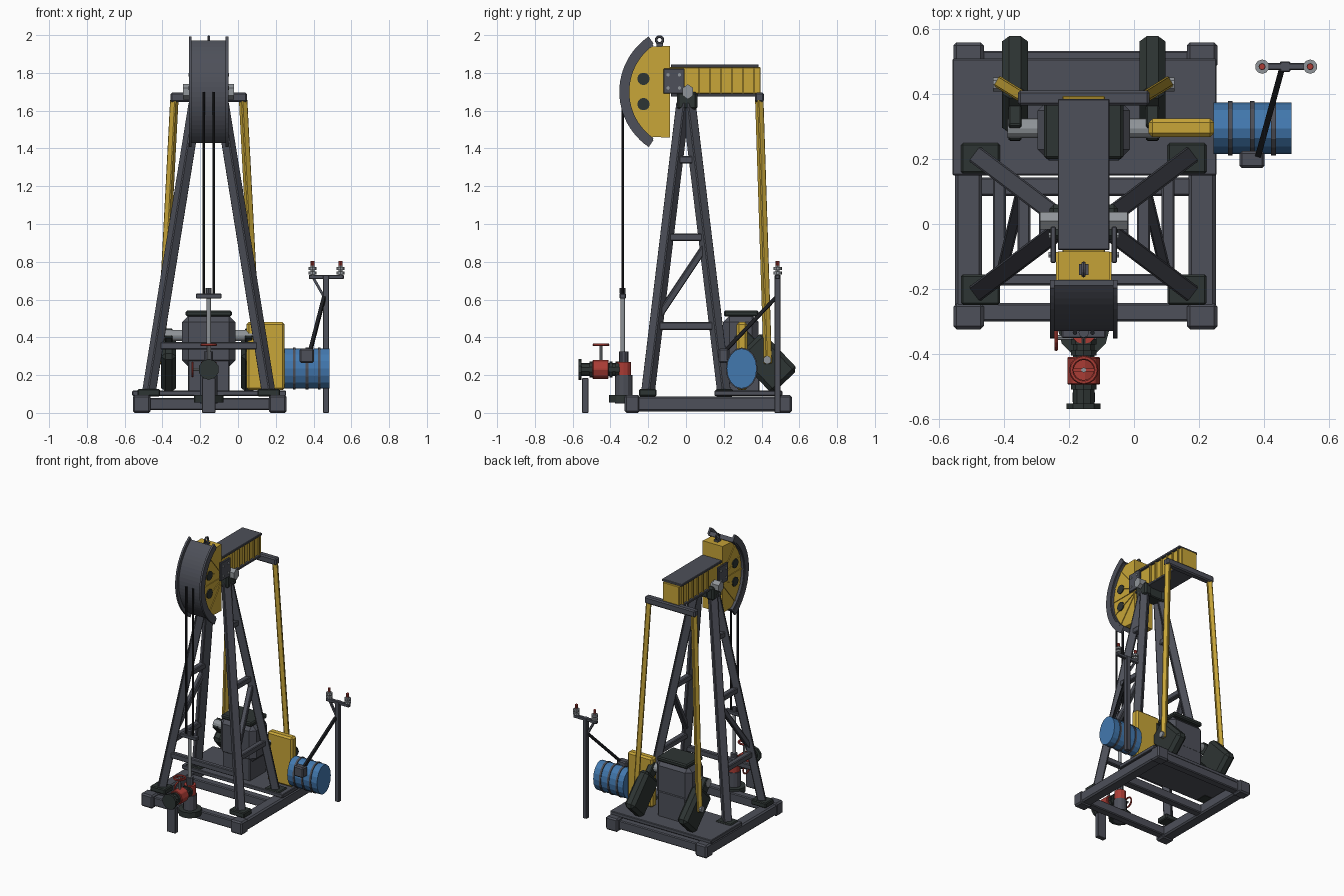
import bpy, bmesh, math
from mathutils import Vector, Matrix

if "Cube" in bpy.data.objects:
    bpy.data.objects.remove(bpy.data.objects["Cube"])


def material(name, rgb):
    m = bpy.data.materials.new(name)
    m.use_nodes = True
    m.diffuse_color = (*rgb, 1)
    m.node_tree.nodes["Principled BSDF"].inputs["Base Color"].default_value = (*rgb, 1)
    return m


STEEL = material("slate steel", (0.075, 0.08, 0.1))
YELLOW = material("machine yellow", (0.58, 0.38, 0.04))
BLUE = material("motor blue", (0.055, 0.19, 0.43))
RED = material("valve red", (0.4, 0.045, 0.035))
DARK = material("dark iron", (0.027, 0.035, 0.033))
GREY = material("bare metal", (0.28, 0.3, 0.32))
BLACK = material("cable black", (0.012, 0.013, 0.016))
CX = -0.155  # machine centreline


def finish(name, bm, mat, bevel=0):
    bmesh.ops.recalc_face_normals(bm, faces=bm.faces)
    me = bpy.data.meshes.new(name)
    bm.to_mesh(me)
    bm.free()
    me.materials.append(mat)
    ob = bpy.data.objects.new(name, me)
    bpy.context.collection.objects.link(ob)
    if bevel:
        mod = ob.modifiers.new("bevel", "BEVEL")
        mod.width, mod.segments = bevel, 1
    return ob


def box(name, x, y, z, mat, bevel=0.006):
    """Box from (low, high) ranges on each axis."""
    bm = bmesh.new()
    mid = Vector([(a + b) / 2 for a, b in (x, y, z)])
    size = [b - a for a, b in (x, y, z)]
    bmesh.ops.create_cube(bm, size=1, matrix=Matrix.Translation(mid) @ Matrix.Diagonal((*size, 1)))
    return finish(name, bm, mat, bevel)


def frame(a, b):
    a, b = Vector(a), Vector(b)
    rot = (b - a).to_track_quat("Z", "Y").to_matrix().to_4x4()
    return Matrix.Translation((a + b) / 2) @ rot, (b - a).length


def bar(name, a, b, w, h, mat, bevel=0.005):
    m, length = frame(a, b)
    bm = bmesh.new()
    bmesh.ops.create_cube(bm, size=1, matrix=m @ Matrix.Diagonal((w, h, length, 1)))
    return finish(name, bm, mat, bevel)


def rod(name, a, b, r, mat, n=12, squash=1, bevel=0):
    m, length = frame(a, b)
    bm = bmesh.new()
    bmesh.ops.create_cone(bm, cap_ends=True, segments=n, radius1=r, radius2=r, depth=length,
                          matrix=m @ Matrix.Diagonal((squash, 1, 1, 1)))
    return finish(name, bm, mat, bevel)


def ring(name, centre, r, tube, mat, axis="Z"):
    bpy.ops.mesh.primitive_torus_add(location=centre, major_radius=r, minor_radius=tube,
                                     major_segments=16, minor_segments=6)
    ob = bpy.context.object
    ob.name = name
    if axis == "X":
        ob.rotation_euler.y = math.pi / 2
    ob.data.materials.append(mat)


def prism(name, pts, x0, x1, mat, bevel=0):
    """Side profile of (y, z) points extruded along x."""
    bm = bmesh.new()
    f = bm.faces.new([bm.verts.new((x0, y, z)) for y, z in pts])
    new = bmesh.ops.extrude_face_region(bm, geom=[f])["geom"]
    bmesh.ops.translate(bm, vec=(x1 - x0, 0, 0), verts=[v for v in new if isinstance(v, bmesh.types.BMVert)])
    return finish(name, bm, mat, bevel)


def arc(r, deg, n=24):
    angles = [math.radians(180 - deg + 2 * deg * i / n) for i in range(n + 1)]
    return [(r * math.cos(t), 1.7 + r * math.sin(t)) for t in angles]


# Base skid and deck
for side, x in (("right", -0.51), ("left", 0.21)):
    box(side + "_skid", (x - 0.042, x + 0.042), (-0.32, 0.55), (0.008, 0.088), STEEL, 0.01)
    for end, y in (("front", -0.285), ("back", 0.52)):
        box(f"{side}_{end}_skid_cap", (x - 0.047, x + 0.047), (y - 0.04, y + 0.04), (0, 0.095), STEEL, 0.01)
for i, y in enumerate((-0.272, 0.115, 0.505)):
    box(f"cross_member_{i}", (-0.5, 0.2), (y - 0.029, y + 0.029), (0.015, 0.08), STEEL)
box("deck_plate", (-0.56, 0.255), (0.15, 0.51), (0.09, 0.118), STEEL, 0.004)

# A-frame tower
def leg_point(s, t, z):
    k = (z - 0.12) / 1.52
    return (CX + s * (0.315 - 0.245 * k), t * (0.2 - 0.185 * k), z)

for s, side in ((-1, "right"), (1, "left")):
    for t, end in ((-1, "front"), (1, "back")):
        bar(f"{side}_{end}_leg", leg_point(s, t, 0.11), leg_point(s, t, 1.64), 0.056, 0.056, STEEL)
        x, y, z = leg_point(s, t, 0.1)
        box(f"{side}_{end}_foot", (x - 0.06, x + 0.06), (y - 0.047, y + 0.047), (0.088, 0.126), DARK)
    for z in (0.46, 0.93, 1.34):
        bar(f"{side}_tie", leg_point(s, -1, z), leg_point(s, 1, z), 0.04, 0.04, STEEL)
    bar(f"{side}_diagonal", leg_point(s, -1, 0.5), leg_point(s, 1, 0.89), 0.035, 0.035, STEEL)
    x = CX + s * 0.075
    box(f"{side}_bearing_block", (x - 0.03, x + 0.03), (-0.048, 0.06), (1.605, 1.7), DARK, 0.012)
    rod(f"{side}_bearing_cap", (CX + s * 0.08, 0.01, 1.7), (CX + s * 0.135, 0.01, 1.7), 0.04, GREY, 6, 0.8)
bar("front_tie", leg_point(-1, -1, 0.355), leg_point(1, -1, 0.355), 0.035, 0.04, STEEL)
box("tower_cap", (CX - 0.09, CX + 0.09), (-0.04, 0.05), (1.61, 1.68), DARK)
rod("pivot_shaft", (CX - 0.13, 0.01, 1.7), (CX + 0.13, 0.01, 1.7), 0.024, GREY)

# Walking beam
box("beam", (CX - 0.066, CX + 0.066), (-0.1, 0.395), (1.69, 1.83), YELLOW, 0.004)
box("beam_top_flange", (CX - 0.08, CX + 0.08), (-0.08, 0.385), (1.828, 1.845), STEEL, 0.003)
box("beam_bottom_flange", (CX - 0.08, CX + 0.08), (-0.08, 0.385), (1.675, 1.692), STEEL, 0.003)
for i in range(6):
    y = 0.07 + i * 0.058
    box(f"beam_stiffener_{i}", (CX - 0.076, CX + 0.076), (y - 0.005, y + 0.005), (1.69, 1.83), YELLOW, 0)
for s in (-1, 1):
    x = CX + s * 0.094
    box("head_side_plate", (x - 0.008, x + 0.008), (-0.12, -0.008), (1.69, 1.822), STEEL, 0.003)
    for y in (-0.095, -0.035):
        for z in (1.72, 1.79):
            rod("plate_bolt", (x, y, z), (x + s * 0.014, y, z), 0.01, GREY, 6)

# Horse head: yellow body, curved rim, ribs, holes
prism("head_body", [p for p in arc(0.31, 50)] + [(-0.085, 1.457), (-0.085, 1.943)], CX - 0.08, CX + 0.08, YELLOW)
prism("head_rim", arc(0.33, 55) + arc(0.3, 55)[::-1], CX - 0.1, CX + 0.1, STEEL)
for s in (-1, 1):
    x = CX + s * 0.097
    prism("rim_flange", arc(0.353, 56) + arc(0.308, 56)[::-1], x - 0.007, x + 0.007, STEEL)
    face = CX + s * 0.08
    for deg in (-42, -20, 0, 20, 42):
        t = math.radians(180 + deg)
        tip = (face, 0.3 * math.cos(t), 1.7 + 0.3 * math.sin(t))
        bar("head_rib", (face, -0.09, 1.7 + 0.06 * math.sin(t)), tip, 0.01, 0.01, YELLOW, 0)
    for z in (1.635, 1.768):
        rod("head_hole", (face, -0.225, z), (face + s * 0.007, -0.225, z), 0.033, DARK, 12)
box("lifting_lug", (CX - 0.015, CX + 0.015), (-0.157, -0.123), (1.94, 1.955), STEEL, 0)
ring("lifting_eye", (CX, -0.14, 1.974), 0.018, 0.007, STEEL, "X")

# Bridle cables, carrier bar and polished rod
for dx in (-0.027, 0.027):
    rod("bridle_cable", (CX + dx, -0.335, 0.62), (CX + dx, -0.335, 1.7), 0.007, BLACK, 8)
box("carrier_bar", (CX - 0.068, CX + 0.068), (-0.352, -0.318), (0.605, 0.632), STEEL, 0.004)
rod("polished_rod", (CX, -0.335, 0.26), (CX, -0.335, 0.64), 0.011, GREY)
rod("rod_clamp", (CX, -0.335, 0.632), (CX, -0.335, 0.66), 0.016, STEEL, 8)

# Wellhead and flow line
rod("wellhead_base", (CX, -0.33, 0.055), (CX, -0.33, 0.095), 0.078, DARK, 12)
rod("casing", (CX, -0.33, 0.05), (CX, -0.33, 0.2), 0.046, STEEL, 12)
rod("wellhead_tee", (CX, -0.33, 0.19), (CX, -0.33, 0.27), 0.04, RED, 12)
rod("stuffing_box", (CX, -0.33, 0.27), (CX, -0.33, 0.325), 0.025, STEEL, 10)
rod("flow_pipe", (CX, -0.56, 0.23), (CX, -0.33, 0.23), 0.035, DARK, 10)
for y in (-0.57, -0.51, -0.405, -0.372):
    rod("flow_flange", (CX, y, 0.23), (CX, y + 0.017, 0.23), 0.055 if y < -0.55 else 0.042, DARK, 10)
rod("valve_body", (CX, -0.495, 0.23), (CX, -0.41, 0.23), 0.052, RED, 8, 1, 0.004)
rod("valve_stem", (CX, -0.45, 0.26), (CX, -0.45, 0.365), 0.008, GREY, 8)
ring("valve_wheel", (CX, -0.45, 0.36), 0.038, 0.007, RED)
bar("valve_spoke", (CX - 0.038, -0.45, 0.36), (CX + 0.038, -0.45, 0.36), 0.008, 0.008, RED, 0)
rod("side_valve_stem", (CX - 0.085, -0.35, 0.23), (CX, -0.35, 0.23), 0.008, GREY, 8)
ring("side_valve_wheel", (CX - 0.085, -0.35, 0.23), 0.036, 0.006, RED, "X")
box("flow_line_post", (CX - 0.035, CX + 0.035), (-0.55, -0.517), (0, 0.185), STEEL, 0.003)

# Gearbox
box("gearbox_pedestal", (CX - 0.11, CX + 0.11), (0.2, 0.39), (0.11, 0.3), STEEL)
box("gearbox", (CX - 0.142, CX + 0.142), (0.195, 0.385), (0.245, 0.515), STEEL, 0.035)
box("gearbox_lid", (CX - 0.122, CX + 0.122), (0.2, 0.385), (0.51, 0.542), DARK, 0.008)
rod("crank_shaft", (CX - 0.235, 0.295, 0.41), (CX + 0.235, 0.295, 0.41), 0.03, GREY)

# Cranks, counterweights, pitman arms and equalizer
for s, side in ((-1, "right"), (1, "left")):
    x = CX + s * 0.212
    bar(f"{side}_crank_arm", (x, 0.28, 0.425), (x, 0.45, 0.25), 0.04, 0.075, DARK)
    bar(f"{side}_counterweight", (x, 0.335, 0.365), (x, 0.525, 0.165), 0.08, 0.19, DARK, 0.022)
    pin = CX + s * 0.255
    rod(f"{side}_crank_pin", (x, 0.43, 0.28), (pin + s * 0.025, 0.43, 0.28), 0.022, GREY, 10)
    bar(f"{side}_pitman_arm", (pin, 0.433, 0.26), (CX + s * 0.182, 0.388, 1.66), 0.036, 0.036, YELLOW)
box("equalizer_bar", (CX - 0.203, CX + 0.203), (0.365, 0.412), (1.645, 1.695), STEEL, 0.008)

# Belt guard and motor
box("belt_guard", (0.045, 0.247), (0.268, 0.325), (0.12, 0.48), YELLOW, 0.012)
rod("motor", (0.245, 0.295, 0.235), (0.485, 0.295, 0.235), 0.106, BLUE, 16, 0.75)
for x in (0.297, 0.365, 0.43):
    rod("motor_band", (x - 0.007, 0.295, 0.235), (x + 0.007, 0.295, 0.235), 0.111, STEEL, 16, 0.76)
box("junction_box", (0.325, 0.402), (0.172, 0.225), (0.265, 0.34), STEEL, 0.008)

# Power pole
box("pole", (0.45, 0.482), (0.469, 0.501), (0, 0.73), STEEL, 0.003)
box("pole_crossarm", (0.375, 0.56), (0.474, 0.496), (0.708, 0.73), STEEL, 0.003)
bar("crossarm_brace", (0.4, 0.485, 0.712), (0.458, 0.485, 0.61), 0.014, 0.014, STEEL, 0)
bar("power_conduit", (0.38, 0.2, 0.32), (0.455, 0.475, 0.61), 0.018, 0.018, BLACK, 0)
for x in (0.395, 0.543):
    rod("insulator_pin", (x, 0.485, 0.72), (x, 0.485, 0.78), 0.011, GREY, 8)
    for z in (0.733, 0.757):
        rod("insulator_disc", (x, 0.485, z), (x, 0.485, z + 0.015), 0.022, GREY, 10)
    rod("insulator_tip", (x, 0.485, 0.772), (x, 0.485, 0.805), 0.01, RED, 8)
